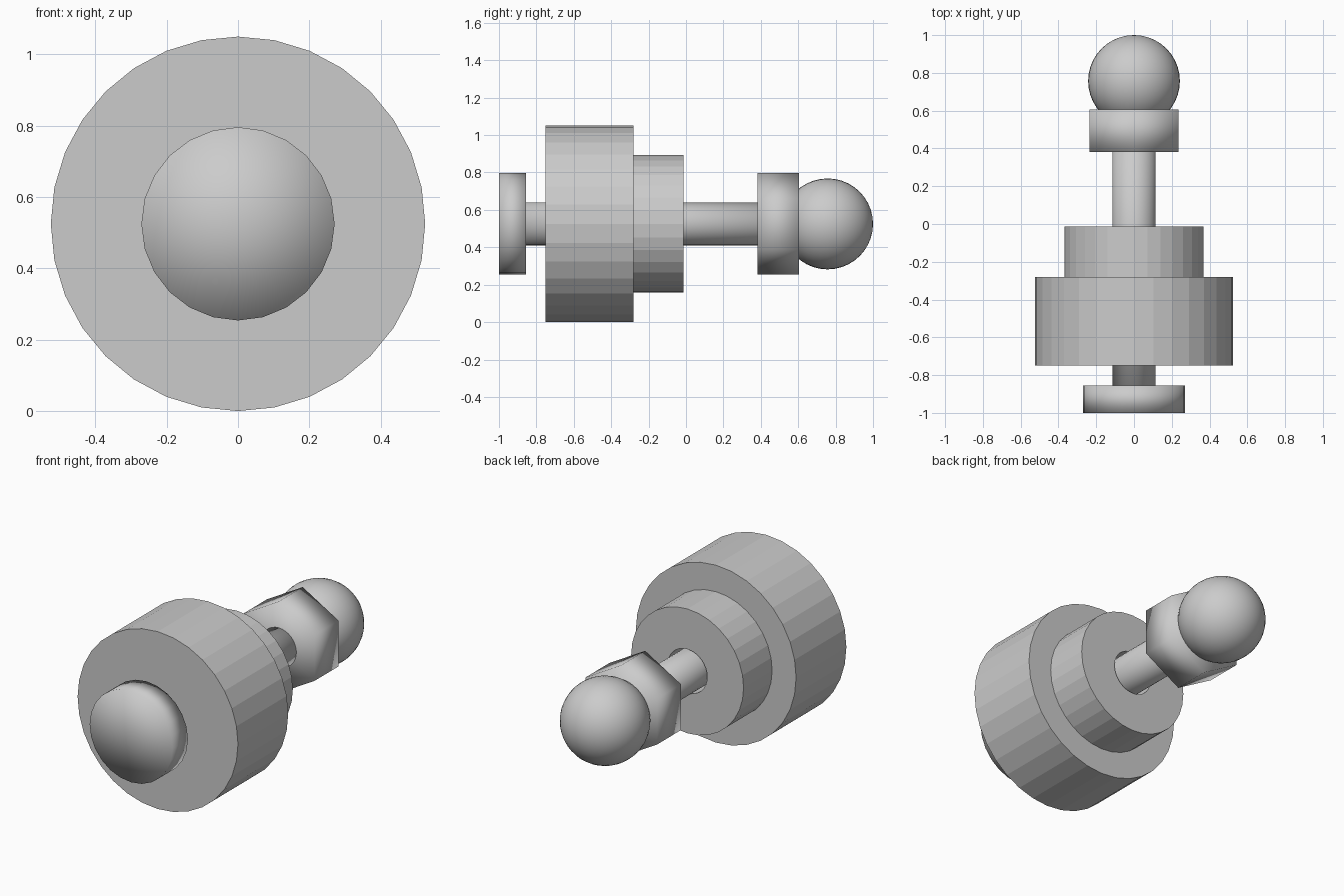
import bpy, bmesh
from math import sin, cos, pi

if "Cube" in bpy.data.objects:
    bpy.data.objects.remove(bpy.data.objects["Cube"])

AXIS_Z = 0.525  # height of the common axis, which runs along y


def lathe(name, profile, sides, smooth, closed=False):
    """Spin (y, radius) points around the axis; first vertex points up."""
    bm = bmesh.new()
    rings = []
    for y, r in profile:
        rings.append([bm.verts.new((r * sin(2 * pi * i / sides), y,
                                    AXIS_Z + r * cos(2 * pi * i / sides)))
                      for i in range(sides)])
    pairs = list(zip(rings, rings[1:]))
    if closed:
        pairs.append((rings[-1], rings[0]))
    for a, b in pairs:
        for i in range(sides):
            j = (i + 1) % sides
            bm.faces.new((a[i], a[j], b[j], b[i]))
    bmesh.ops.remove_doubles(bm, verts=bm.verts, dist=1e-5)
    bmesh.ops.recalc_face_normals(bm, faces=bm.faces)
    for f in bm.faces:
        f.smooth = smooth
    mesh = bpy.data.meshes.new(name)
    bm.to_mesh(mesh)
    bm.free()
    obj = bpy.data.objects.new(name, mesh)
    bpy.context.collection.objects.link(obj)
    return obj


def solid(name, y0, y1, r, sides):
    """Smooth-shaded solid cylinder with fanned caps."""
    return lathe(name, [(y0, 0), (y0, r), (y1, r), (y1, 0)], sides, True)


# stepped roller with a through hole, faceted
lathe("roller", [(-0.75, 0.13), (-0.75, 0.525), (-0.28, 0.525),
                 (-0.28, 0.368), (-0.013, 0.368), (-0.013, 0.13)],
      32, False, closed=True)

# bolt shaft, round head and hexagonal nut
solid("shaft", -0.93, 0.70, 0.115, 32)
solid("bolt_head", -1.0, -0.855, 0.271, 24)
solid("hex_nut", 0.382, 0.605, 0.271, 6)

# ball on the end of the shaft
R, STEPS = 0.243, 20
lathe("ball", [(1.0 - R - R * cos(pi * k / STEPS), R * sin(pi * k / STEPS))
               for k in range(STEPS + 1)], 40, True)
